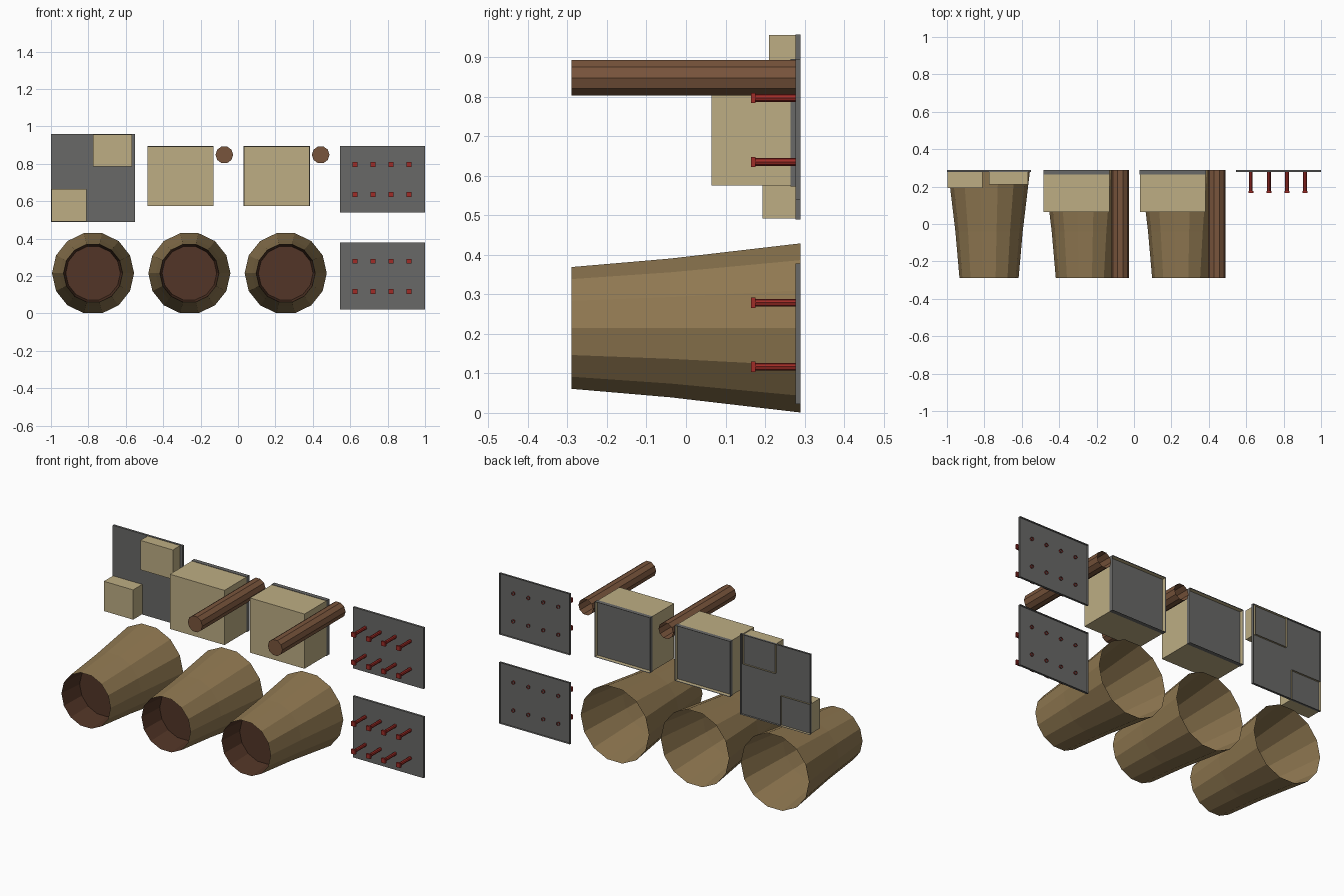
import bpy, bmesh
from math import sin, cos, pi
from mathutils import Matrix

if "Cube" in bpy.data.objects:
    bpy.data.objects.remove(bpy.data.objects["Cube"])


def material(name, rgb):
    m = bpy.data.materials.new(name)
    m.diffuse_color = (*rgb, 1)
    m.use_nodes = True
    m.node_tree.nodes["Principled BSDF"].inputs["Base Color"].default_value = m.diffuse_color
    return m


GREY = material("slate", (0.14, 0.14, 0.135))
TAN = material("straw", (0.51, 0.42, 0.23))
BARREL = material("barrel_wood", (0.28, 0.19, 0.083))
DARK = material("dark_wood", (0.085, 0.036, 0.02))
LOG = material("log_wood", (0.19, 0.09, 0.045))
RED = material("red_paint", (0.35, 0.025, 0.02))
BACK = 0.29


def finish(name, bm, mats):
    mesh = bpy.data.meshes.new(name)
    bm.to_mesh(mesh)
    bm.free()
    for m in mats:
        mesh.materials.append(m)
    obj = bpy.data.objects.new(name, mesh)
    bpy.context.collection.objects.link(obj)
    return obj


def add_box(bm, x, y, z, open_back=True):
    """Box from (min, max) ranges, optionally without its rear face."""
    size = [r[1] - r[0] for r in (x, y, z)]
    mid = [(r[0] + r[1]) / 2 for r in (x, y, z)]
    mat = Matrix.Translation(mid) @ Matrix.Diagonal((*size, 1))
    verts = bmesh.ops.create_cube(bm, size=1, matrix=mat)["verts"]
    if open_back:
        faces = {f for v in verts for f in v.link_faces}
        rear = [f for f in faces if all(v.co.y > y[1] - 1e-5 for v in f.verts)]
        bmesh.ops.delete(bm, geom=rear, context='FACES_ONLY')


def box(name, x, y, z, mat):
    bm = bmesh.new()
    add_box(bm, x, y, z)
    return finish(name, bm, [mat])


def add_tube(bm, cx, cz, profile, sides, inner_bands=0, cap=True):
    """Sweep (y, radius) rings around a y axis; the first ring is capped."""
    rings = [[bm.verts.new((cx + r * cos(2 * pi * i / sides), y,
                            cz + r * sin(2 * pi * i / sides)))
              for i in range(sides)] for y, r in profile]
    if cap:
        f = bm.faces.new(rings[0])
        f.material_index = 1 if inner_bands else 0
    for k, (a, b) in enumerate(zip(rings, rings[1:])):
        for i in range(sides):
            j = (i + 1) % sides
            f = bm.faces.new((a[i], b[i], b[j], a[j]))
            f.material_index = 1 if k < inner_bands else 0


# Barrels: tapered, open at the rear, with a recessed dark front
for n, cx in enumerate((-0.775, -0.26, 0.255)):
    bm = bmesh.new()
    add_tube(bm, cx, 0.215, [(-0.14, 0.146), (-0.29, 0.158), (-0.04, 0.18),
                             (BACK, 0.2195)], 14, inner_bands=1)
    finish(f"barrel_{n + 1}", bm, [BARREL, DARK])

# Large blocks on backing trays, each with a log beside it
for n, x0 in enumerate((-0.485, 0.03)):
    x1 = x0 + 0.355
    box(f"block_tray_{n + 1}", (x0, x1), (0.265, BACK), (0.573, 0.895), GREY)
    box(f"block_{n + 1}", (x0 + 0.002, x1 - 0.002), (0.064, 0.284), (0.575, 0.893), TAN)
    bm = bmesh.new()
    add_tube(bm, x0 + 0.412, 0.848, [(-0.29, 0.047), (BACK, 0.047)], 10)
    finish(f"log_{n + 1}", bm, [LOG])

# Square tray with two small blocks in opposite corners
box("corner_tray", (-1.0, -0.55), (0.277, BACK), (0.49, 0.958), GREY)
box("upper_corner_block", (-0.775, -0.566), (0.21, 0.287), (0.785, 0.956), TAN)
box("lower_corner_block", (-0.998, -0.81), (0.193, 0.287), (0.492, 0.665), TAN)

# Peg boards with two rows of square-headed pegs
for n, z0 in enumerate((0.022, 0.54)):
    box(f"peg_board_{n + 1}", (0.545, 1.0), (0.277, BACK), (z0, z0 + 0.356), GREY)
    bm = bmesh.new()
    for row in (0.095, 0.257):
        for col in range(4):
            px, pz = 0.625 + col * 0.0965, z0 + row
            add_tube(bm, px, pz, [(0.176, 0.0098), (0.285, 0.0098)], 8, cap=False)
            add_box(bm, (px - 0.013, px + 0.013), (0.165, 0.176),
                    (pz - 0.013, pz + 0.013), open_back=False)
    finish(f"pegs_{n + 1}", bm, [RED])
